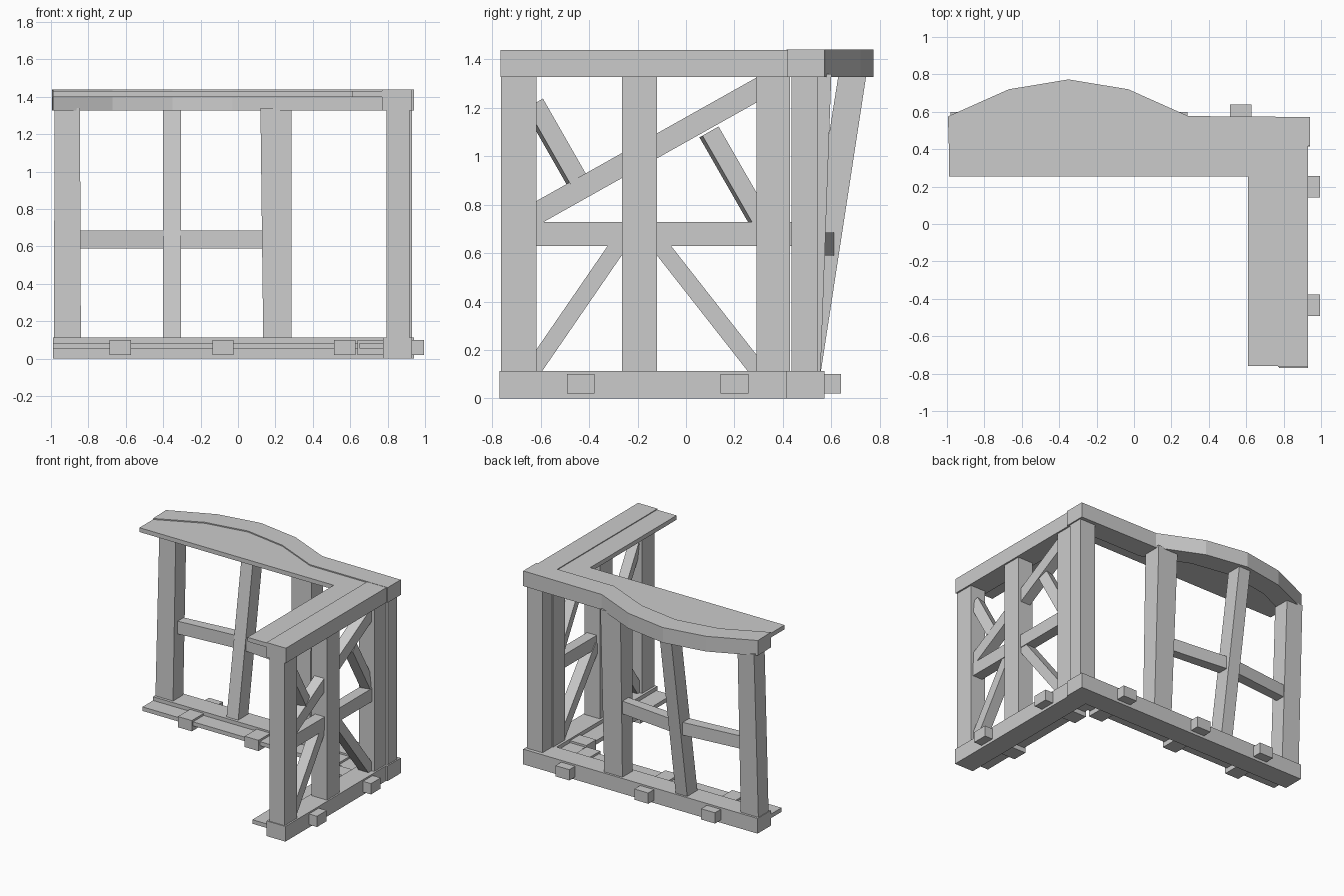
import bpy
from math import cos, sin, radians
from mathutils import Vector

if "Cube" in bpy.data.objects:
    bpy.data.objects.remove(bpy.data.objects["Cube"])


def mesh(name, verts, faces):
    me = bpy.data.meshes.new(name)
    me.from_pydata([tuple(v) for v in verts], [], faces)
    ob = bpy.data.objects.new(name, me)
    bpy.context.collection.objects.link(ob)
    return ob


def prism(name, base, top):
    n = len(base)
    faces = [tuple(reversed(range(n))), tuple(range(n, 2 * n))]
    faces += [(i, (i + 1) % n, n + (i + 1) % n, n + i) for i in range(n)]
    return mesh(name, base + top, faces)


def slab(name, outline, z0, z1):
    return prism(name, [(x, y, z0) for x, y in outline], [(x, y, z1) for x, y in outline])


def rect(x0, x1, y0, y1):
    return [(x0, y0), (x1, y0), (x1, y1), (x0, y1)]


def box(name, x0, x1, y0, y1, z0, z1):
    return slab(name, rect(x0, x1, y0, y1), z0, z1)


def leaning_post(name, low, high, z0=0.10, z1=1.34):
    return prism(name, [(x, y, z0) for x, y in rect(*low)], [(x, y, z1) for x, y in rect(*high)])


def brace(name, a, b, width, depth=0.08, roll=0, x=0.855):
    # timber in the side wall plane, from (y, z) a to b
    p, q = Vector((x, *a)), Vector((x, *b))
    d = (q - p).normalized()
    X = Vector((1, 0, 0))
    w, r = X.cross(d), radians(roll)
    u = (w * cos(r) - X * sin(r)) * width / 2
    v = (X * cos(r) + w * sin(r)) * depth / 2
    ring = [-u - v, u - v, u + v, -u + v]
    return prism(name, [p + c for c in reversed(ring)], [q + c for c in reversed(ring)])


# Sills and their inner ledges
box("back_sill", -0.99, 0.94, 0.415, 0.572, 0, 0.113)
box("side_sill", 0.775, 0.93, -0.77, 0.415, 0, 0.113)
slab("lower_ledge", [(-0.99, 0.29), (0.65, 0.29), (0.65, -0.76), (0.80, -0.76),
                     (0.80, 0.44), (-0.99, 0.44)], 0.055, 0.085)

# Joist ends poking through the sills
for i, x in enumerate((-0.63, -0.08, 0.57)):
    box(f"back_joist_{i}", x - 0.057, x + 0.057, 0.275, 0.64, 0.02, 0.10)
for i, y in enumerate((-0.435, 0.20)):
    box(f"side_joist_{i}", 0.64, 0.995, y - 0.057, y + 0.057, 0.02, 0.10)

# Bowed back plate and straight side plate
inner = [(-0.99, 0.415), (-0.67, 0.565), (-0.35, 0.618), (-0.03, 0.565), (0.30, 0.418)]
outer = [(0.94, 0.572), (0.29, 0.577), (-0.03, 0.72), (-0.35, 0.773), (-0.67, 0.72), (-0.995, 0.575)]
slab("back_plate", inner + [(0.94, 0.418)] + outer, 1.327, 1.44)
box("side_plate", 0.77, 0.93, -0.765, 0.418, 1.327, 1.438)

# Upper ledge planks
slab("back_upper_ledge", [(-0.99, 0.255), (0.77, 0.255), (0.77, 0.418)] + inner[::-1], 1.40, 1.432)
box("side_upper_ledge", 0.61, 0.77, -0.76, 0.255, 1.40, 1.432)

# Side wall posts
for name, y0, y1 in (("front_post", -0.763, -0.617), ("middle_post", -0.265, -0.12),
                     ("rear_post", 0.292, 0.43)):
    box(name, 0.793, 0.918, y0, y1, 0.10, 1.34)
box("corner_post", 0.80, 0.93, 0.435, 0.545, 0.10, 1.34)

# Back wall posts leaning out to meet the bow
leaning_post("left_post", (-0.985, -0.84, 0.435, 0.555), (-0.98, -0.845, 0.475, 0.60))
leaning_post("bowed_post", (-0.40, -0.305, 0.435, 0.555), (-0.40, -0.305, 0.63, 0.745))
leaning_post("right_post", (0.135, 0.285, 0.435, 0.555), (0.12, 0.285, 0.46, 0.60))

# Rails
box("side_rail", 0.82, 0.90, -0.65, 0.46, 0.63, 0.728)
for name, x in (("back_rail_left", -0.88), ("back_rail_right", 0.17)):
    plan = [(x, 0.49), (-0.35, 0.535), (-0.35, 0.615), (x, 0.56)]
    slab(name, plan if x < -0.35 else plan[::-1], 0.59, 0.685)

# Side wall braces
brace("long_brace", (-0.65, 0.745), (0.325, 1.292), 0.09)
brace("upper_front_brace", (-0.63, 1.215), (-0.45, 0.90), 0.078, 0.07, 12)
brace("upper_rear_brace", (0.095, 1.10), (0.31, 0.725), 0.078, 0.07, 12)
brace("lower_front_brace", (-0.645, 0.10), (-0.26, 0.66), 0.07)
brace("lower_rear_brace", (-0.13, 0.66), (0.325, 0.08), 0.07)
